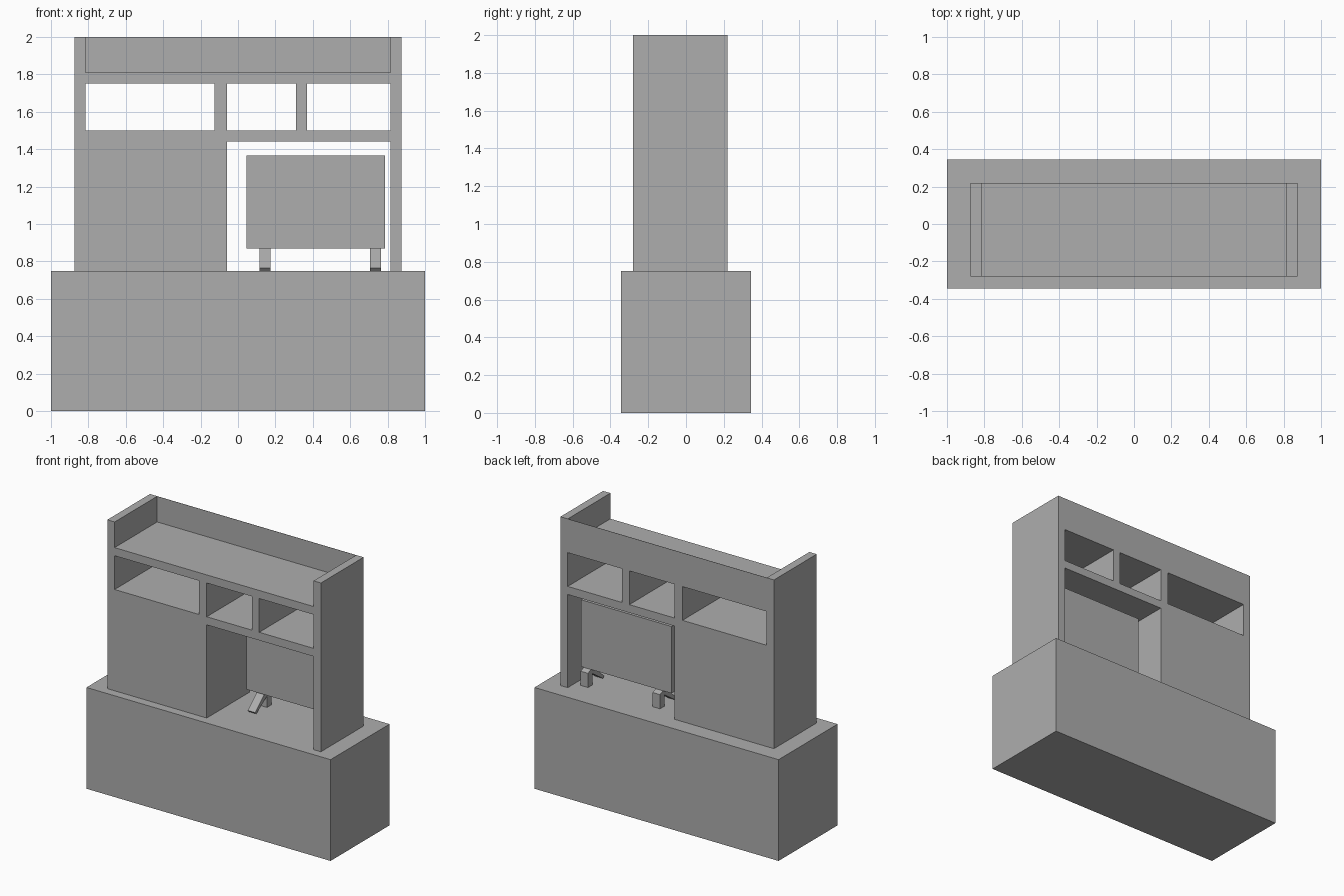
import bpy
import bmesh

if "Cube" in bpy.data.objects:
    bpy.data.objects.remove(bpy.data.objects["Cube"], do_unlink=True)

# Single flat grey
grey = bpy.data.materials.new("plain_grey")
grey.use_nodes = True
colour = (0.42, 0.42, 0.42, 1)
grey.diffuse_color = colour
grey.node_tree.nodes["Principled BSDF"].inputs["Base Color"].default_value = colour


def finish(name, bm):
    bmesh.ops.recalc_face_normals(bm, faces=bm.faces)
    mesh = bpy.data.meshes.new(name)
    bm.to_mesh(mesh)
    bm.free()
    mesh.materials.append(grey)
    obj = bpy.data.objects.new(name, mesh)
    bpy.context.collection.objects.link(obj)
    return obj


def extrude(bm, offset):
    """Thicken the flat faces of bm along an offset, keeping both ends."""
    result = bmesh.ops.extrude_face_region(bm, geom=bm.faces[:], use_keep_orig=True)
    verts = [g for g in result["geom"] if isinstance(g, bmesh.types.BMVert)]
    bmesh.ops.translate(bm, verts=verts, vec=offset)


def box(name, x, y, z):
    bm = bmesh.new()
    bm.faces.new([bm.verts.new((px, py, z[0])) for px, py in
                  ((x[0], y[0]), (x[1], y[0]), (x[1], y[1]), (x[0], y[1]))])
    extrude(bm, (0, 0, z[1] - z[0]))
    return finish(name, bm)


def prism(name, profile, x0, x1):
    """Side profile of (y, z) points, extruded along x."""
    bm = bmesh.new()
    bm.faces.new([bm.verts.new((x0, y, z)) for y, z in profile])
    extrude(bm, (x1 - x0, 0, 0))
    return finish(name, bm)


# Base cabinet
box("base_cabinet", (-1, 1), (-0.345, 0.345), (0, 0.75))

# Upper shelf unit: filled cells of its front elevation, bottom row first
FRONT, BACK = -0.28, 0.22
columns = [-0.875, -0.815, -0.125, -0.06, 0.31, 0.37, 0.815, 0.875]
levels = [0.75, 1.44, 1.5, 1.75, 1.81, 2]
layout = ["###...#", "#######", "#.#.#.#", "#######", "#.....#"]
bm = bmesh.new()
for row, cells in enumerate(layout):
    for col, cell in enumerate(cells):
        if cell == "#":
            xa, xb = columns[col:col + 2]
            za, zb = levels[row:row + 2]
            bm.faces.new([bm.verts.new((x, FRONT, z)) for x, z in
                          ((xa, za), (xb, za), (xb, zb), (xa, zb))])
bmesh.ops.remove_doubles(bm, verts=bm.verts, dist=0.001)
extrude(bm, (0, BACK - FRONT, 0))
finish("shelf_unit", bm)

# Thin wall behind the open top shelf
box("top_back_wall", (-0.815, 0.815), (BACK - 0.002, BACK), (1.81, 2))

# Flat screen
box("screen", (0.045, 0.785), (0.035, 0.105), (0.87, 1.365))

# Screen stands: upright post at the back, slanted foot to the front
stand = [(0.14, 0.75), (0.14, 0.855), (0.105, 0.87), (0.07, 0.87),
         (-0.05, 0.765), (-0.035, 0.75), (0.09, 0.835), (0.09, 0.75)]
for side, x in (("right", 0.115), ("left", 0.705)):
    prism(side + "_screen_stand", stand, x, x + 0.06)
